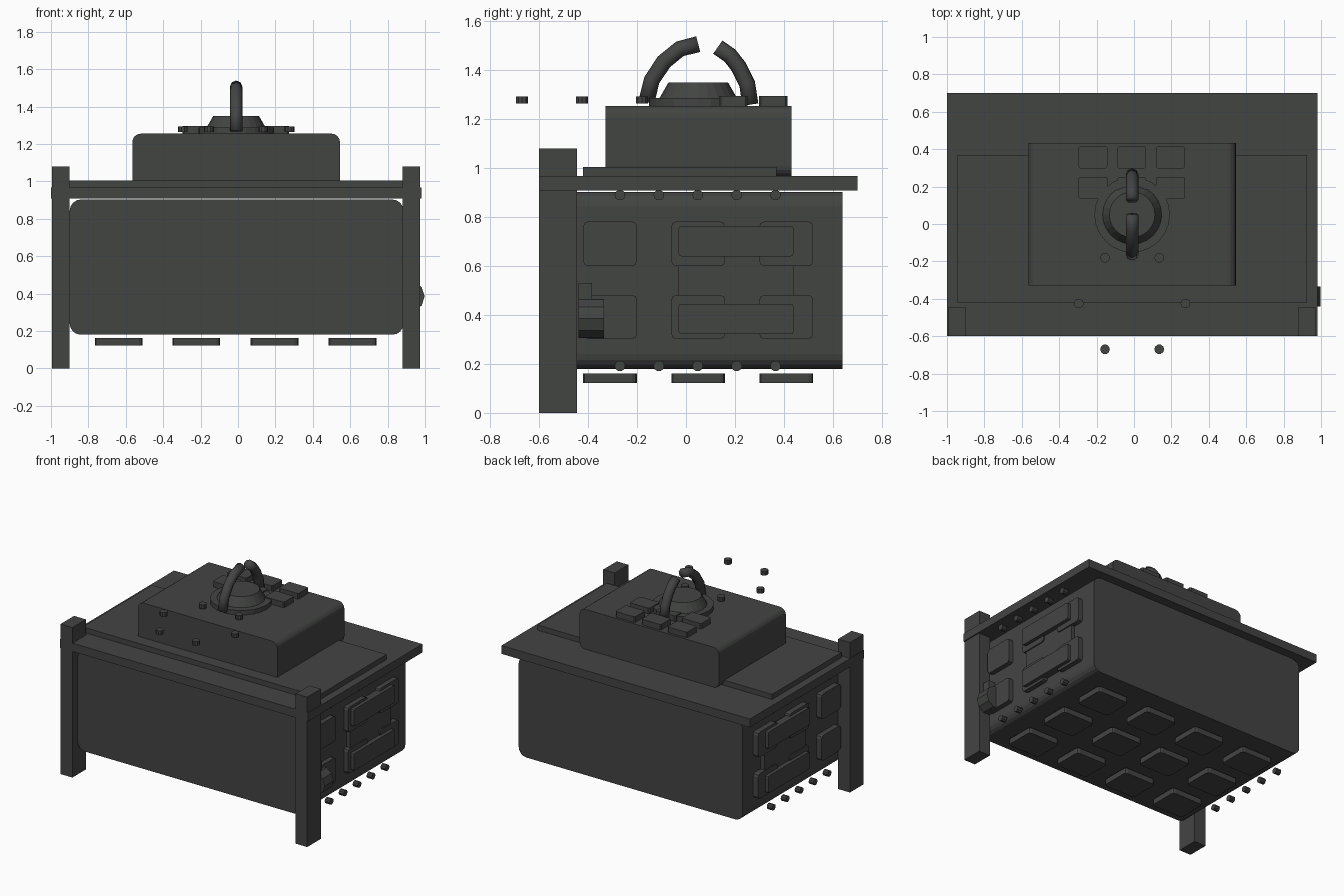
import bpy, bmesh, math
from mathutils import Vector

if "Cube" in bpy.data.objects:
    bpy.data.objects.remove(bpy.data.objects["Cube"])

iron = bpy.data.materials.new("dark_iron")
iron.diffuse_color = (0.055, 0.058, 0.055, 1)
iron.use_nodes = True
iron.node_tree.nodes["Principled BSDF"].inputs["Base Color"].default_value = iron.diffuse_color
CX = -0.01  # mirror plane of the furniture


def finish(name, bm, smooth=False):
    bmesh.ops.recalc_face_normals(bm, faces=bm.faces)
    me = bpy.data.meshes.new(name)
    bm.to_mesh(me)
    bm.free()
    me.materials.append(iron)
    for p in me.polygons:
        p.use_smooth = smooth
    ob = bpy.data.objects.new(name, me)
    bpy.context.collection.objects.link(ob)
    return ob


def prism(name, axis, pts, lo, hi):
    """Extrude a 2D outline along an axis (remaining axes keep x, y, z order)."""
    bm = bmesh.new()

    def place(u, v, w):
        return {'x': (w, u, v), 'y': (u, w, v), 'z': (u, v, w)}[axis]
    rings = [[bm.verts.new(place(u, v, w)) for u, v in pts] for w in (lo, hi)]
    n = len(pts)
    for ring in rings:
        bm.faces.new(ring)
    for i in range(n):
        j = (i + 1) % n
        bm.faces.new((rings[0][i], rings[0][j], rings[1][j], rings[1][i]))
    return finish(name, bm)


def rrect(u0, u1, v0, v1, r, seg=4):
    pts = []
    for k, (u, v) in enumerate(((u1 - r, v1 - r), (u0 + r, v1 - r), (u0 + r, v0 + r), (u1 - r, v0 + r))):
        for i in range(seg + 1):
            a = math.pi / 2 * (k + i / seg)
            pts.append((u + r * math.cos(a), v + r * math.sin(a)))
    return pts


def circle(u, v, r, n):
    return [(u + r * math.cos(math.tau * i / n), v + r * math.sin(math.tau * i / n)) for i in range(n)]


def box(name, x0, x1, y0, y1, z0, z1):
    return prism(name, 'z', [(x0, y0), (x1, y0), (x1, y1), (x0, y1)], z0, z1)


def tube(name, path, r, n=8):
    """Tube along (y, z) points in the plane x = CX."""
    bm = bmesh.new()
    p = [Vector((CX, y, z)) for y, z in path]
    rings = []
    for i, c in enumerate(p):
        t = (p[min(i + 1, len(p) - 1)] - p[max(i - 1, 0)]).normalized()
        side = Vector((1, 0, 0))
        up = t.cross(side)
        rings.append([bm.verts.new(c + r * (side * math.cos(math.tau * k / n) + up * math.sin(math.tau * k / n)))
                      for k in range(n)])
    for a, b in zip(rings, rings[1:]):
        for k in range(n):
            j = (k + 1) % n
            bm.faces.new((a[k], a[j], b[j], b[k]))
    bm.faces.new(rings[0])
    bm.faces.new(rings[-1])
    return finish(name, bm, True)


# main body, table slab, plate and upper box
prism("body", 'y', rrect(-0.9, 0.885, 0.18, 0.903, 0.06), -0.54, 0.64)
box("slab", -1.0, 0.98, -0.6, 0.7, 0.908, 0.968)
box("plate", -0.945, 0.925, -0.42, 0.37, 0.968, 1.005)
prism("upper_box", 'y', rrect(-0.565, 0.545, 0.965, 1.255, 0.045), -0.33, 0.432)

# front legs
box("left_leg", -0.995, -0.9, -0.6, -0.445, 0, 1.08)
box("right_leg", 0.88, 0.972, -0.6, -0.445, 0, 1.08)

COLS = ((-0.42, -0.20), (-0.06, 0.16), (0.30, 0.52))

# floating tiles under the body
for x0 in (-0.765, -0.35, 0.068, 0.485):
    for y0, y1 in COLS:
        prism("bottom_tile", 'z', rrect(x0, x0 + 0.255, y0, y1, 0.02, 2), 0.122, 0.162)


# side panels and rivets, mirrored left and right
def side_part(name, pts, lo, hi):
    for s in (1, -1):
        a, b = sorted((CX + s * (lo - CX), CX + s * (hi - CX)))
        prism(name, 'x', pts, a, b)


for z0, z1 in ((0.60, 0.782), (0.302, 0.482)):
    for y0, y1 in COLS:
        side_part("side_tile", rrect(y0, y1, z0, z1, 0.02, 2), 0.87, 0.92)
side_part("side_back_panel", rrect(-0.03, 0.44, 0.35, 0.75, 0.01, 1), 0.87, 0.912)
for z0 in (0.64, 0.322):
    side_part("side_bar", rrect(-0.03, 0.44, z0, z0 + 0.124, 0.012, 2), 0.89, 0.945)
for z in (0.192, 0.89):
    for i in range(5):
        side_part("rivet", circle(-0.27 + 0.159 * i, z, 0.022, 10), 0.895, 0.935)

# valve on the right side
prism("valve", 'y', circle(0.915, 0.385, 0.083, 10), -0.44, -0.335)
box("valve_stem", 0.87, 0.94, -0.44, -0.385, 0.44, 0.53)

# keys on the upper box
for x0 in (-0.297, -0.09, 0.117):
    for y0 in (0.135, 0.298):
        prism("key", 'z', rrect(x0, x0 + 0.155, y0, y0 + 0.117, 0.008, 1), 1.25, 1.295)

# round base and dome
prism("round_base", 'z', circle(CX, 0.05, 0.202, 24), 1.25, 1.287)
bm = bmesh.new()
bmesh.ops.create_cone(bm, cap_ends=True, segments=24, radius1=0.162, radius2=0.122, depth=0.07)
bmesh.ops.translate(bm, verts=bm.verts, vec=(CX, 0.05, 1.315))
finish("dome", bm)

# two broken halves of the arched handle
tube("front_handle", [(-0.162, 1.27), (-0.14, 1.36), (-0.09, 1.435), (-0.025, 1.488), (0.05, 1.507)], 0.033)
tube("back_handle", [(0.263, 1.26), (0.25, 1.345), (0.215, 1.415), (0.18, 1.46), (0.13, 1.495)], 0.033)

# hexagon of loose bolts
for x, y in ((0.145, -0.67), (0.285, -0.425), (0.145, -0.18)):
    for s in (1, -1):
        prism("bolt", 'z', circle(CX + s * x, y, 0.026, 10), 1.264, 1.294)
